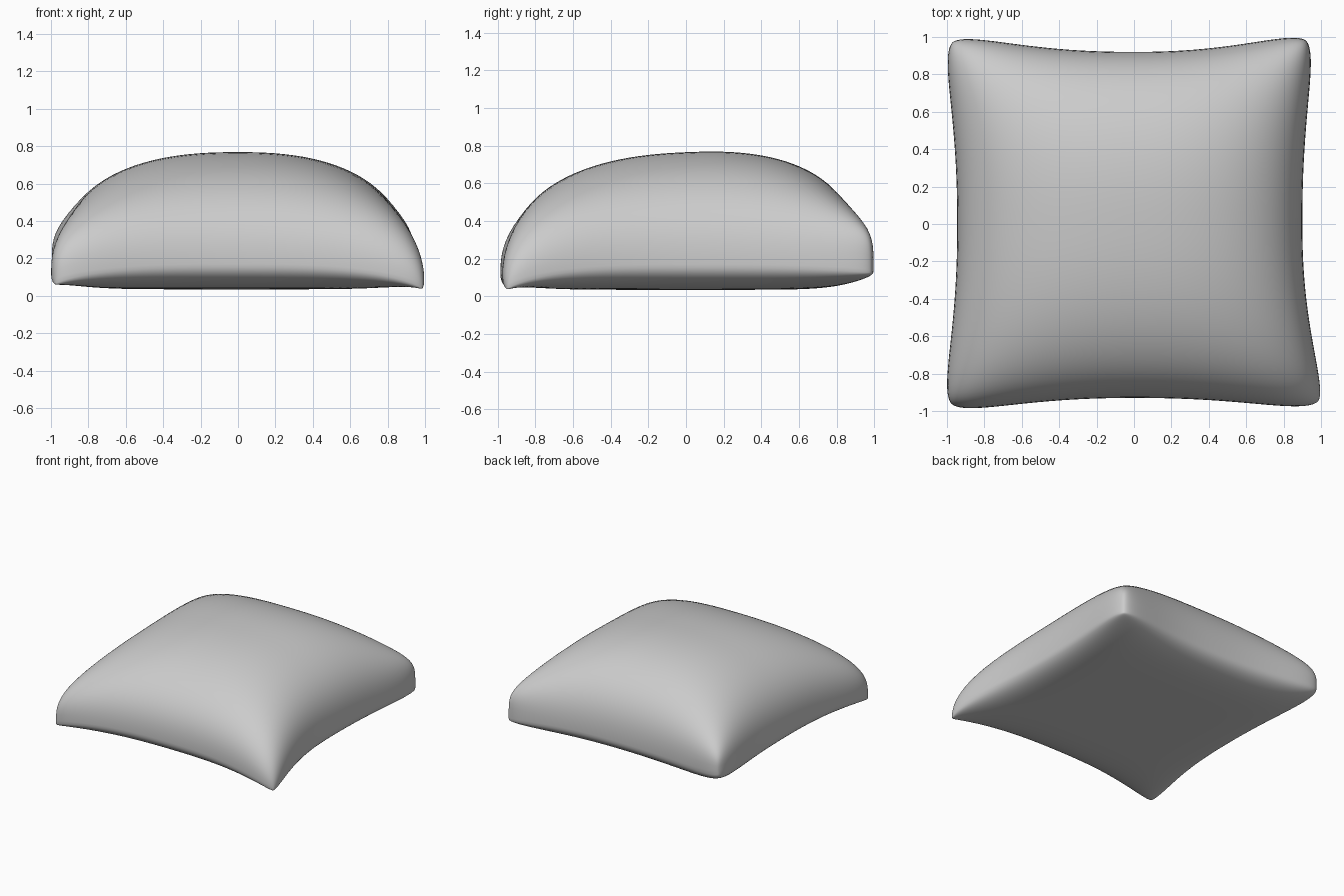
import bpy, bmesh, math

old = bpy.data.objects.get("Cube")
if old:
    bpy.data.objects.remove(old, do_unlink=True)

# Fabric colour
fabric = bpy.data.materials.new("grey_fabric")
fabric.use_nodes = True
grey = (0.6, 0.6, 0.6, 1)
fabric.diffuse_color = grey
fabric.node_tree.nodes["Principled BSDF"].inputs["Base Color"].default_value = grey

# Half-widths at the middle of each side
SIDE_X = {1: 0.90, -1: 0.945}
SIDE_Y = {1: 0.92, -1: 0.93}
# Corners by (x sign, y sign):
# x reach, y reach, seam height, underside height, plumpness of the upper side
CORNER = {
    (1, -1): (1.07, 1.03, 0.06, -0.02, -0.06),
    (-1, -1): (1.06, 1.045, 0.09, 0.0, 0.06),
    (1, 1): (1.0, 1.065, 0.14, 0.09, 0.16),
    (-1, 1): (1.055, 1.055, 0.21, 0.09, 0.06),
}
SEAM, BASE, TOP = 0.17, 0.035, 0.765


def cushion_point(u, v, upper):
    """Map a point of the unit square to the top or underside of the cushion."""
    su, sv = (1 if u >= 0 else -1), (1 if v >= 0 else -1)
    reach_x, reach_y, seam_z, under_z, plump = CORNER[su, sv]
    a, b = abs(u), abs(v)
    # Pinched sides and rounded corners
    rounding = 1 - 0.08 * (a * b) ** 7
    x = u * (SIDE_X[su] + (reach_x - SIDE_X[su]) * b ** 2.2) * rounding
    y = v * (SIDE_Y[sv] + (reach_y - SIDE_Y[sv]) * a ** 2.2) * rounding
    # Seam line sinks or lifts towards each corner
    near_corner = (a * b) ** 4
    seam = SEAM + (seam_z - SEAM) * (a * b) ** 3
    power = 2.4 if upper else 7
    fill = max(0, (1 - a ** power) * (1 - b ** power))
    if upper:
        fill **= 0.4 - plump * near_corner
        goal = TOP + 0.04 * v
    else:
        fill **= 0.45 - 0.27 * near_corner
        goal = BASE + (under_z - BASE) * near_corner
    return x, y, seam + (goal - seam) * fill


# Cushion: two shaped sheets welded along the seam
bm = bmesh.new()
for upper in (True, False):
    sheet = bmesh.ops.create_grid(bm, x_segments=56, y_segments=56, size=1)
    for vert in sheet["verts"]:
        u, v = (math.sin(math.pi / 2 * max(-1, min(1, c))) for c in vert.co[:2])
        vert.co = cushion_point(u, v, upper)
bmesh.ops.remove_doubles(bm, verts=bm.verts, dist=0.0002)
bmesh.ops.recalc_face_normals(bm, faces=bm.faces)
for face in bm.faces:
    face.smooth = True

mesh = bpy.data.meshes.new("cushion")
bm.to_mesh(mesh)
bm.free()
mesh.materials.append(fabric)
cushion = bpy.data.objects.new("cushion", mesh)
bpy.context.collection.objects.link(cushion)
